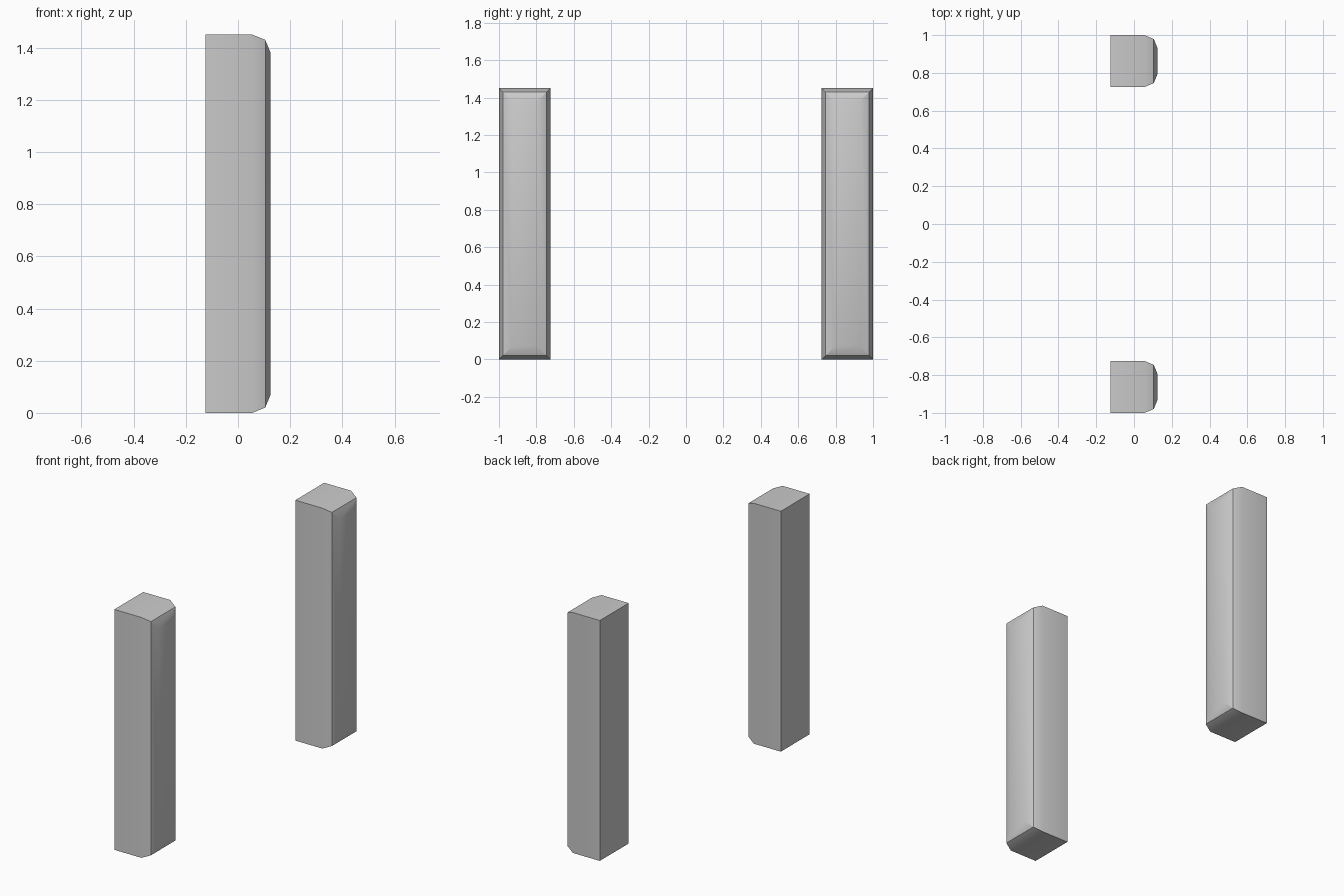
import bpy, bmesh, math

if "Cube" in bpy.data.objects:
    bpy.data.objects.remove(bpy.data.objects["Cube"])

HEIGHT, Y_IN, Y_OUT, HALF_X, R = 1.45, 0.725, 1.0, 0.125, 0.07

# Cross-section stations along x: (x, inset); two-step rounding on the +x face
c = R * (1 - math.cos(math.radians(45)))
STATIONS = [(-HALF_X, 0), (HALF_X - R, 0), (HALF_X - c, c), (HALF_X, R)]


def post(name, y0, y1):
    bm = bmesh.new()
    rings = []
    for x, i in STATIONS:
        corners = [(y0 + i, i), (y1 - i, i), (y1 - i, HEIGHT - i), (y0 + i, HEIGHT - i)]
        rings.append([bm.verts.new((x, y, z)) for y, z in corners])
    for a, b in zip(rings, rings[1:]):
        for k in range(4):
            n = (k + 1) % 4
            bm.faces.new((a[k], a[n], b[n], b[k]))
    bm.faces.new(rings[0])
    bm.faces.new(rings[-1])
    bmesh.ops.recalc_face_normals(bm, faces=bm.faces[:])
    mesh = bpy.data.meshes.new(name)
    bm.to_mesh(mesh)
    bm.free()
    obj = bpy.data.objects.new(name, mesh)
    bpy.context.collection.objects.link(obj)
    # Soft rounding, crisp remaining edges
    bpy.ops.object.select_all(action='DESELECT')
    obj.select_set(True)
    bpy.context.view_layer.objects.active = obj
    bpy.ops.object.shade_smooth_by_angle(angle=math.radians(30))


# Matching pair of upright posts
post("front_post", -Y_OUT, -Y_IN)
post("back_post", Y_IN, Y_OUT)
